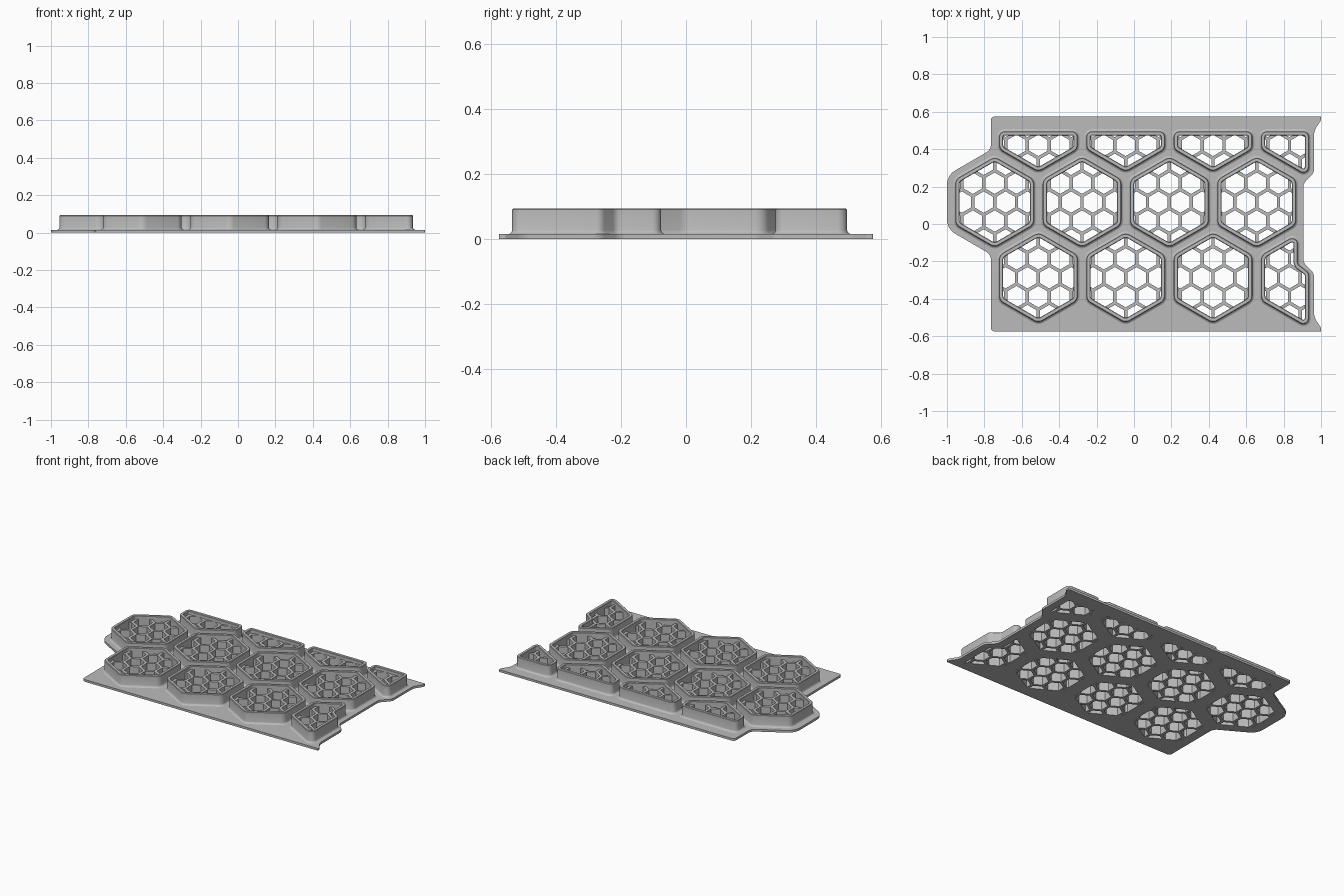
import bpy, bmesh, math
from mathutils import Vector

cube = bpy.data.objects.get("Cube")
if cube:
    bpy.data.objects.remove(cube, do_unlink=True)

PITCH, APO = 0.467, 0.21           # spacing and half width of the big cells
ROW = PITCH * math.sqrt(3) / 2
RAD = APO * 2 / math.sqrt(3)
X0, Y0 = -0.745, 0.117             # centre of the first middle cell
WALL, TOP, PLATE, GRID = 0.022, 0.093, 0.015, 0.07

grey = bpy.data.materials.new("plain_grey")
grey.use_nodes = True
grey.diffuse_color = (0.5, 0.5, 0.5, 1)
grey.node_tree.nodes["Principled BSDF"].inputs["Base Color"].default_value = (0.5, 0.5, 0.5, 1)


def finish(bm, name):
    bmesh.ops.recalc_face_normals(bm, faces=bm.faces)
    mesh = bpy.data.meshes.new(name)
    bm.to_mesh(mesh)
    bm.free()
    mesh.materials.append(grey)
    ob = bpy.data.objects.new(name, mesh)
    bpy.context.collection.objects.link(ob)
    return ob


def activate(ob):
    bpy.ops.object.select_all(action="DESELECT")
    ob.select_set(True)
    bpy.context.view_layer.objects.active = ob


def cut(ob, cutter, operation):
    activate(ob)
    mod = ob.modifiers.new("cut", "BOOLEAN")
    mod.object, mod.operation, mod.solver = cutter, operation, "EXACT"
    bpy.ops.object.modifier_apply(modifier=mod.name)
    bpy.data.objects.remove(cutter, do_unlink=True)


def rounded(corners, steps=6):
    """Counter-clockwise (x, y, radius) corners to (point, outward normal) pairs."""
    out = []
    for i, (x, y, r) in enumerate(corners):
        p = Vector((x, y))
        a = (p - Vector(corners[i - 1][:2])).normalized()
        b = (Vector(corners[(i + 1) % len(corners)][:2]) - p).normalized()
        na, nb = Vector((a.y, -a.x)), Vector((b.y, -b.x))
        turn = math.atan2(a.x * b.y - a.y * b.x, a.dot(b))
        side = math.copysign(1, turn)
        start = p - a * r * math.tan(abs(turn) / 2)
        centre = start - na * r * side
        for s in range(steps + 1):
            t = turn * s / steps
            n = Vector((na.x * math.cos(t) - na.y * math.sin(t),
                        na.x * math.sin(t) + na.y * math.cos(t)))
            out.append((centre + n * r * side, n))
    return out


def loop(bm, outline, inset, z):
    return [bm.verts.new((*(p - n * inset), z)) for p, n in outline]


def bridge(bm, lo, hi):
    for i in range(len(lo)):
        bm.faces.new((lo[i - 1], lo[i], hi[i], hi[i - 1]))


def prisms(outlines, inset, z0, z1, name):
    bm = bmesh.new()
    for o in outlines:
        lo, hi = loop(bm, o, inset, z0), loop(bm, o, inset, z1)
        bridge(bm, lo, hi)
        bm.faces.new(hi)
        bm.faces.new(lo[::-1])
    return finish(bm, name)


# Cell outlines: whole hexagons, then the ones trimmed by the borders
cells = []
low_x, low_y, high_y = X0 + PITCH / 2, Y0 - ROW, Y0 + ROW
whole = [(X0 + PITCH * i, Y0) for i in range(4)] + [(low_x + PITCH * i, low_y) for i in range(3)]
for cx, cy in whole:
    cells.append([(cx + RAD * math.cos(math.radians(a)), cy + RAD * math.sin(math.radians(a)), 0.045)
                  for a in range(30, 390, 60)])
back, right = 0.495, 0.935
for i in range(3):
    cx = low_x + PITCH * i
    cells.append([(cx - APO, back, 0.03), (cx - APO, high_y - RAD / 2, 0.04), (cx, high_y - RAD, 0.045),
                  (cx + APO, high_y - RAD / 2, 0.04), (cx + APO, back, 0.03)])
cx = low_x + PITCH * 3
left = cx - APO
drop = (right - left) / math.sqrt(3)
cells.append([(left, back, 0.03), (left, high_y - RAD / 2, 0.04),
              (right, high_y - RAD / 2 - drop, 0.03), (right, back, 0.03)])
cells.append([(left, low_y + RAD / 2, 0.045), (left, low_y - RAD / 2, 0.045),
              (right, low_y - RAD / 2 - drop, 0.03), (right, -0.26, 0.03),
              (0.875, -0.215, 0.03), (0.875, -0.054, 0.03)])
cells = [rounded(c) for c in cells]

# Base plate with a pointed left end and a flared, stepped right end
edge = [(-0.765, -0.575, 0.02), (1.0, -0.575, 0.005), (1.0, -0.555, 0.01), (0.963, -0.5, 0.08),
        (0.963, -0.265, 0.05), (0.905, -0.205, 0.05), (0.905, 0.215, 0.05), (0.963, 0.275, 0.05),
        (0.963, 0.5, 0.08), (1.0, 0.555, 0.01), (1.0, 0.575, 0.005), (-0.765, 0.575, 0.02),
        (-0.765, 0.397, 0.05), (-1.0, 0.261, 0.09), (-1.0, -0.027, 0.09), (-0.765, -0.163, 0.05)]
plate = prisms([rounded(edge)], 0, 0, PLATE, "base_plate")
cut(plate, prisms(cells, WALL / 2, -0.1, 0.2, "hole_cutter"), "DIFFERENCE")

# Raised cell walls, with a small fillet at the foot
profile = [(WALL, 0), (WALL / 2, 0), (WALL / 2, 0.01), (-0.012, 0.01), (-0.012, PLATE), (-0.006, 0.017),
           (-0.002, 0.021), (0, 0.027), (0, TOP - 0.003), (0.003, TOP), (WALL - 0.003, TOP),
           (WALL, TOP - 0.003)]
bm = bmesh.new()
for o in cells:
    rings = [loop(bm, o, d, z) for d, z in profile]
    for k in range(len(rings)):
        bridge(bm, rings[k - 1], rings[k])
walls = finish(bm, "cell_walls")

# Fine honeycomb inside the cells
small = PITCH / 4
strut = 0.018
bm = bmesh.new()
for k in range(-7, 5):
    for j in range(-3, 17):
        x, y = X0 + small * (j + (0.5 if k % 2 == 0 else 0)), Y0 + k * ROW / 4
        rings = [[bm.verts.new((x + w / math.sqrt(3) * math.cos(math.radians(a)),
                                y + w / math.sqrt(3) * math.sin(math.radians(a)), 0))
                  for a in range(30, 390, 60)] for w in (small, small - strut)]
        bridge(bm, rings[0], rings[1])
bmesh.ops.remove_doubles(bm, verts=bm.verts, dist=0.001)
bmesh.ops.recalc_face_normals(bm, faces=bm.faces)
if bm.faces[:][0].normal.z < 0:
    bmesh.ops.reverse_faces(bm, faces=bm.faces)
mesh = bpy.data.meshes.new("honeycomb_grid")
bm.to_mesh(mesh)
bm.free()
mesh.materials.append(grey)
grid = bpy.data.objects.new("honeycomb_grid", mesh)
bpy.context.collection.objects.link(grid)
activate(grid)
solid = grid.modifiers.new("thickness", "SOLIDIFY")
solid.thickness, solid.offset = GRID, 1
bpy.ops.object.modifier_apply(modifier=solid.name)
cut(grid, prisms(cells, WALL * 0.7, -0.1, 0.2, "grid_cutter"), "INTERSECT")

for ob in (plate, walls, grid):
    activate(ob)
    bpy.ops.object.shade_smooth_by_angle(angle=math.radians(30))
